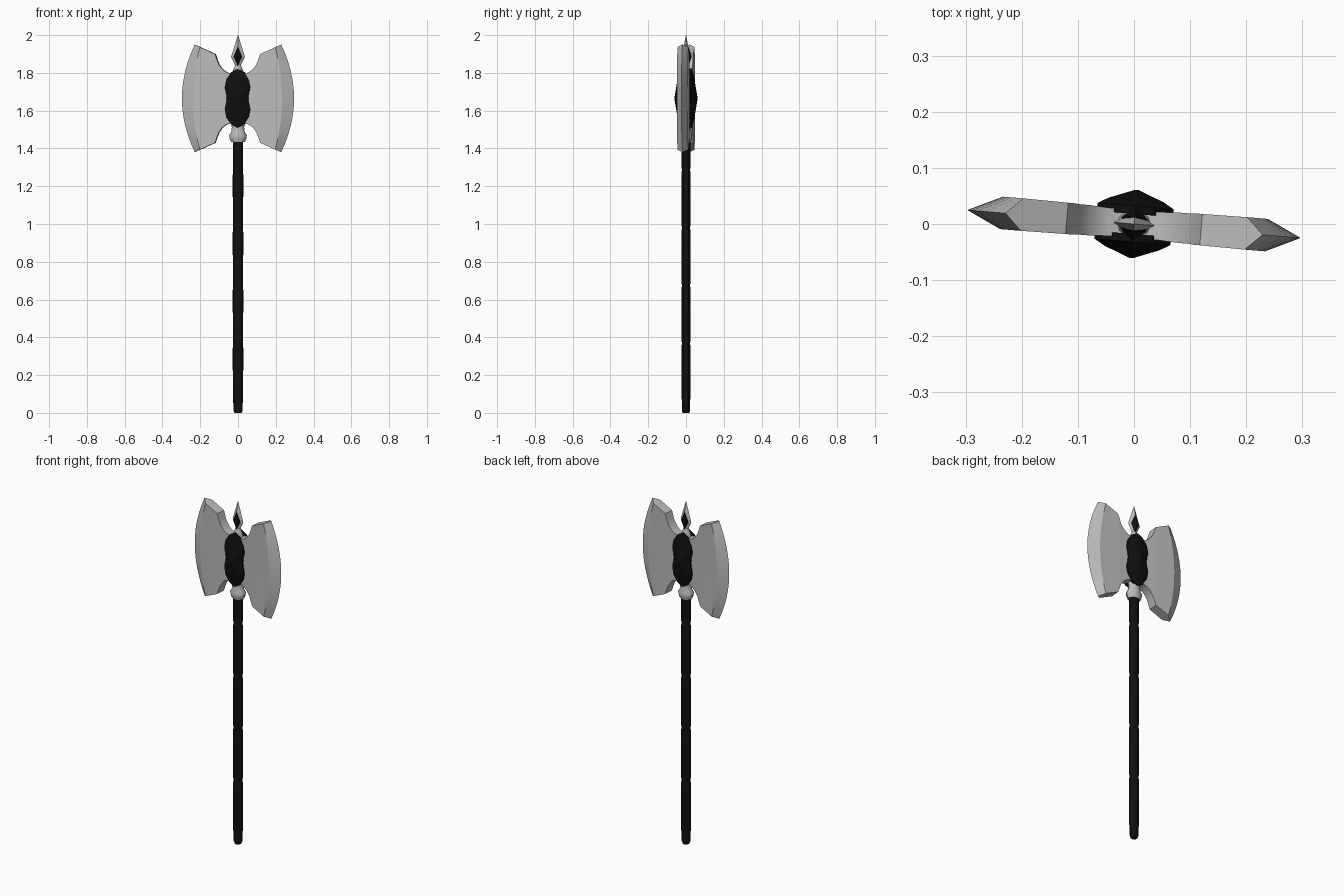
import bpy, bmesh, math
from mathutils import Matrix

if "Cube" in bpy.data.objects:
    bpy.data.objects.remove(bpy.data.objects["Cube"])

MID = 1.665                                    # height of the axe head centre
TILT = Matrix.Rotation(math.radians(-4.8), 4, 'Z')


def material(name, v):
    m = bpy.data.materials.new(name)
    m.diffuse_color = (v, v, v, 1)
    m.use_nodes = True
    m.node_tree.nodes["Principled BSDF"].inputs["Base Color"].default_value = m.diffuse_color
    return m


STEEL = material("light_steel", 0.5)
BLACK = material("black", 0.005)


def finish(name, bm, mat, tilt=True, smooth=None):
    bmesh.ops.remove_doubles(bm, verts=bm.verts, dist=0.0002)
    bmesh.ops.recalc_face_normals(bm, faces=bm.faces)
    if tilt:
        bm.transform(TILT)
    me = bpy.data.meshes.new(name)
    bm.to_mesh(me)
    bm.free()
    me.materials.append(mat)
    ob = bpy.data.objects.new(name, me)
    bpy.context.collection.objects.link(ob)
    if smooth:
        bpy.ops.object.select_all(action='DESELECT')
        ob.select_set(True)
        bpy.context.view_layer.objects.active = ob
        bpy.ops.object.shade_smooth_by_angle(angle=math.radians(smooth))
    return ob


def loft(bm, rings):
    """Skin closed rings of points and cap both ends."""
    vs = [[bm.verts.new(p) for p in r] for r in rings]
    n = len(vs[0])
    for a, b in zip(vs, vs[1:]):
        for i in range(n):
            j = (i + 1) % n
            bm.faces.new((a[i], a[j], b[j], b[i]))
    bm.faces.new(vs[0])
    bm.faces.new(vs[-1])


def ellipse(z, rx, ry, n):
    return [(rx * math.cos(2 * math.pi * i / n), ry * math.sin(2 * math.pi * i / n), z)
            for i in range(n)]


# Handle: slightly stepped grip
bm = bmesh.new()
rings = [ellipse(0, .019, .017, 12), ellipse(.012, .024, .021, 12), ellipse(.05, .025, .022, 12)]
for k in range(9):
    z = .06 + k * .153
    r = .029 if k % 2 else .0275
    rings += [ellipse(z, r - .002, (r - .002) * .86, 12), ellipse(z + .03, r, r * .86, 12),
              ellipse(z + .12, r, r * .86, 12)]
rings.append(ellipse(1.46, .027, .024, 12))
loft(bm, rings)
finish("handle", bm, BLACK, tilt=False, smooth=30)

# Socket with collar
bm = bmesh.new()
loft(bm, [ellipse(z, rx, ry, 10) for z, rx, ry in [
    (1.435, .036, .028), (1.45, .044, .032), (1.47, .047, .034), (1.485, .036, .029),
    (1.51, .033, .027), (1.56, .036, .027), (1.77, .036, .027), (1.815, .026, .022),
    (1.845, .012, .011)]])
finish("socket", bm, STEEL, smooth=40)

# Blades: columns of (middle x, end x, half height, half thickness)
COLS = [(0, 0, .13, .025), (.045, .045, .133, .025), (.062, .062, .14, .026),
        (.082, .082, .155, .027), (.1, .1, .18, .027), (.11, .11, .205, .028),
        (.12, .12, .235, .028), (.237, .2, .271, .029), (.298, .23, .285, 0)]
ROWS = 12
for name, side in (("right_blade", 1), ("left_blade", -1)):
    bm = bmesh.new()
    rings = []
    for xm, xe, h, th in COLS:
        ts = [-1 + 2 * i / ROWS for i in range(ROWS + 1)]
        pts = [(side * (xm - (xm - xe) * t * t), MID + h * t) for t in ts]
        rings.append([(x, -th, z) for x, z in pts] + [(x, th, z) for x, z in reversed(pts)])
    vs = [[bm.verts.new(p) for p in r] for r in rings]
    n = len(vs[0])
    for a, b in zip(vs, vs[1:]):
        for i in range(n):
            bm.faces.new((a[i], a[(i + 1) % n], b[(i + 1) % n], b[i]))
    finish(name, bm, STEEL, smooth=25)

# Black double-lobed bosses, front and back
QUARTER = [(.057, 0), (.06, .025), (.068, .06), (.06, .1), (.034, .138), (0, .157)]
HALF = [(x, -z) for x, z in QUARTER[:0:-1]] + QUARTER
OUTLINE = HALF + [(-x, z) for x, z in HALF[-2:0:-1]]
for name, s in (("front_boss", -1), ("back_boss", 1)):
    bm = bmesh.new()
    loft(bm, [[(x * k, s * y, MID + z * k) for x, z in OUTLINE]
              for k, y in ((1, .018), (1, .032), (.72, .043), (.04, .061))])
    finish(name, bm, BLACK)

# Top spike
bm = bmesh.new()
loft(bm, [ellipse(z, rx, ry, 4) for z, rx, ry in [
    (1.81, .014, .012), (1.835, .013, .012), (1.885, .037, .022), (2.0, .0008, .0008)]])
finish("top_spike", bm, STEEL)

# Black diamonds set in the spike
for name, s in (("front_diamond", -1), ("back_diamond", 1)):
    bm = bmesh.new()
    loft(bm, [[(.023, s * .006, 1.887), (0, s * .008, 1.94), (-.023, s * .006, 1.887), (0, s * .008, 1.837)],
              [(.023, s * .011, 1.887), (0, s * .013, 1.94), (-.023, s * .011, 1.887), (0, s * .014, 1.837)],
              [(.001, s * .03, 1.887), (0, s * .03, 1.889), (-.001, s * .03, 1.887), (0, s * .03, 1.885)]])
    finish(name, bm, BLACK)
